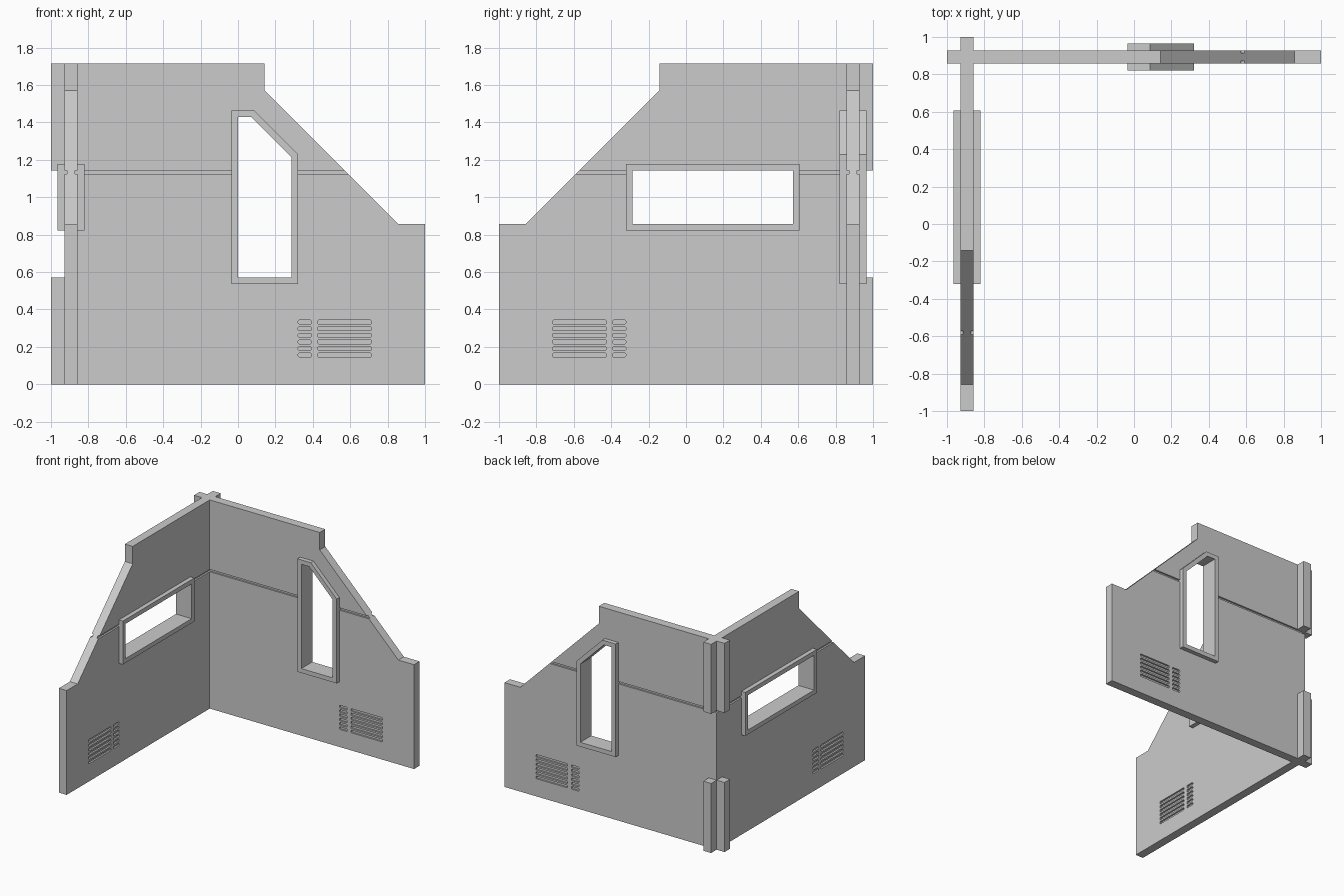
import bpy, bmesh

if "Cube" in bpy.data.objects:
    bpy.data.objects.remove(bpy.data.objects["Cube"])

U = 1 / 14            # building module: all sizes below are in modules
IN, OUT = 12, 13      # inner and outer face of a wall


def place(u, w, z, left):
    # back wall runs along x; the left wall is its reflection along y
    return (-w * U, -u * U, z * U) if left else (u * U, w * U, z * U)


def prism(bm, outline, w0, w1, left):
    a = [bm.verts.new(place(u, w0, z, left)) for u, z in outline]
    b = [bm.verts.new(place(u, w1, z, left)) for u, z in outline]
    bm.faces.new(a)
    bm.faces.new(b[::-1])
    for i in range(len(a)):
        j = (i + 1) % len(a)
        bm.faces.new((a[j], a[i], b[i], b[j]))


def ring(bm, outer, inner, w0, w1, left):
    loops = [[bm.verts.new(place(u, w, z, left)) for u, z in o]
             for o, w in ((outer, w0), (outer, w1), (inner, w1), (inner, w0))]
    n = len(outer)
    for k in range(4):
        p, q = loops[k], loops[(k + 1) % 4]
        for i in range(n):
            j = (i + 1) % n
            bm.faces.new((p[i], p[j], q[j], q[i]))


def finish(bm, name):
    bmesh.ops.recalc_face_normals(bm, faces=bm.faces[:])
    me = bpy.data.meshes.new(name)
    bm.to_mesh(me)
    bm.free()
    ob = bpy.data.objects.new(name, me)
    bpy.context.collection.objects.link(ob)
    return ob


def boolean(target, tool, op):
    m = target.modifiers.new(op.lower(), 'BOOLEAN')
    m.operation, m.object, m.solver = op, tool, 'EXACT'
    bpy.context.view_layer.objects.active = target
    bpy.ops.object.modifier_apply(modifier=m.name)
    bpy.data.objects.remove(tool)


def rect(u0, u1, z0, z1):
    return [(u0, z0), (u1, z0), (u1, z1), (u0, z1)]


def slot(u0, u1, z0, z1, c=0.08):
    return [(u0 + c, z0), (u1 - c, z0), (u1, z0 + c), (u1, z1 - c),
            (u1 - c, z1), (u0 + c, z1), (u0, z1 - c), (u0, z0 + c)]


# wall outline: stepped, sloping top and an interlocking notch at the corner
WALL = [(-14, 0), (14, 0), (14, 12), (12, 12), (2, 22), (2, 24), (-14, 24),
        (-14, 16), (-13, 16), (-13, 8), (-14, 8)]

# window frames: (outer, inner) outlines for the back and left walls
TALL = ([(-.5, 7.5), (4.5, 7.5), (4.5, 17.2), (1.2, 20.5), (-.5, 20.5)],
        [(0, 8), (4, 8), (4, 17), (1, 20), (0, 20)])
WIDE = (rect(-8.5, 4.5, 11.5, 16.5), rect(-8, 4, 12, 16))

# corner walls
walls = []
for left in (False, True):
    bm = bmesh.new()
    prism(bm, WALL, IN, OUT, left)
    walls.append(finish(bm, "left_wall" if left else "back_wall"))
corner = walls[0]
boolean(corner, walls[1], 'UNION')
corner.name = "corner_walls"

for left, (outer, inner) in ((False, TALL), (True, WIDE)):
    # window opening, its edge hidden inside the frame
    bm = bmesh.new()
    mid = [((a + c) / 2, (b + d) / 2) for (a, b), (c, d) in zip(outer, inner)]
    prism(bm, mid, IN - 1, OUT + 1, left)
    boolean(corner, finish(bm, "opening_cutter"), 'DIFFERENCE')

    # panel groove and vent slots on both faces
    bm = bmesh.new()
    d = 0.2
    prism(bm, rect(-12 - d, 15, 15.74, 16), IN - 0.3, IN + d, left)
    prism(bm, rect(-13.3, 15, 15.74, 16), OUT - d, OUT + 0.3, left)
    for w0, w1 in ((IN - 0.3, IN + d), (OUT - d, OUT + 0.3)):
        for i in range(6):
            z = 2.03 + i * 0.495
            for u0, u1 in ((4.5, 5.5), (5.95, 10)):
                prism(bm, slot(u0, u1, z, z + 0.3), w0, w1, left)
    boolean(corner, finish(bm, "detail_cutter"), 'DIFFERENCE')

    # raised window frame
    bm = bmesh.new()
    ring(bm, outer, inner, IN - 0.5, OUT + 0.5, left)
    finish(bm, "wide_window_frame" if left else "tall_window_frame")
